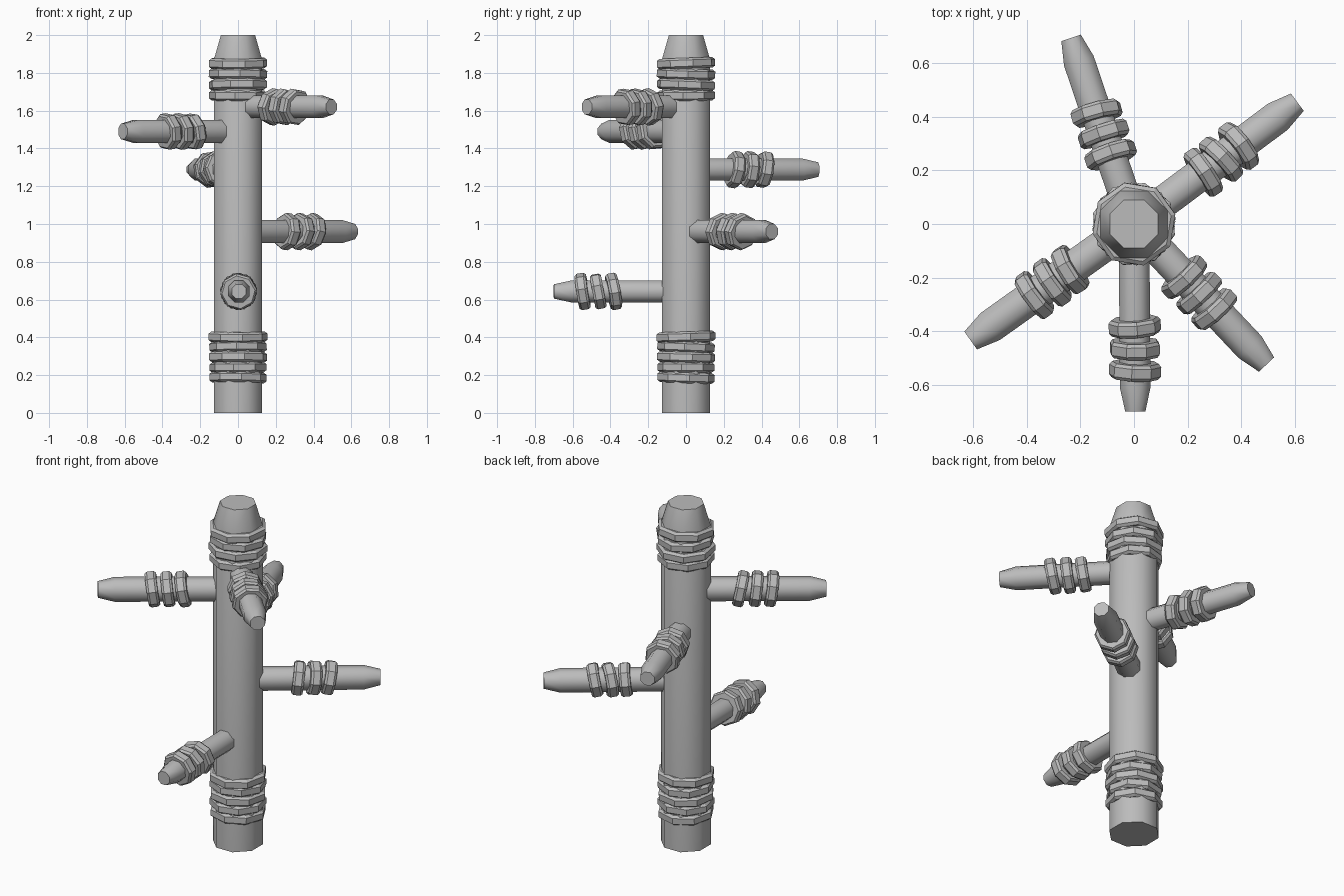
import bpy, bmesh, math, random
from mathutils import Vector, Matrix, Euler

random.seed(4)
if "Cube" in bpy.data.objects:
    bpy.data.objects.remove(bpy.data.objects["Cube"])

GREY = (0.5, 0.5, 0.5, 1)
grey = bpy.data.materials.new("plain_grey")
grey.use_nodes = True
grey.diffuse_color = GREY
grey.node_tree.nodes["Principled BSDF"].inputs["Base Color"].default_value = GREY


def lathe(name, profile, matrix, sides=8, smooth=None):
    """Turn a (radius, height) profile round z, cap both ends, then place it."""
    bm = bmesh.new()
    rings = []
    for radius, height in profile:
        angles = [math.tau * (i + 0.5) / sides for i in range(sides)]
        rings.append([bm.verts.new((radius * math.cos(a), radius * math.sin(a), height))
                      for a in angles])
    for low, high in zip(rings, rings[1:]):
        for i in range(sides):
            j = (i + 1) % sides
            bm.faces.new((low[i], low[j], high[j], high[i]))
    bm.faces.new(rings[0][::-1])
    bm.faces.new(rings[-1])
    bm.transform(matrix)
    bmesh.ops.recalc_face_normals(bm, faces=bm.faces)
    mesh = bpy.data.meshes.new(name)
    bm.to_mesh(mesh)
    bm.free()
    mesh.materials.append(grey)
    obj = bpy.data.objects.new(name, mesh)
    bpy.context.collection.objects.link(obj)
    if smooth:
        bpy.ops.object.select_all(action='DESELECT')
        obj.select_set(True)
        bpy.context.view_layer.objects.active = obj
        bpy.ops.object.shade_smooth_by_angle(angle=math.radians(smooth))
    return obj


def wrap(name, radius, half, frame, distance, tilt):
    """One tilted turn of rope, with softened rims."""
    profile = [(radius * 0.9, -half), (radius, -half * 0.6),
               (radius, half * 0.6), (radius * 0.9, half)]
    turn = Euler((tilt, random.uniform(-0.5, 0.5) * tilt, random.uniform(-0.4, 0.4)))
    place = Matrix.Translation((0, 0, distance)) @ turn.to_matrix().to_4x4()
    lathe(name, profile, frame @ place)


# Upright post with a tapered top
upright = Matrix.Identity(4)
lathe("post", [(0.138, 0), (0.138, 1.87), (0.098, 2)], upright, smooth=50)

# Rope bands near the foot and the head
for name, start, count, gap in (("lower", 0.187, 5, 0.054), ("upper", 1.68, 4, 0.057)):
    for n in range(count):
        wrap(f"{name}_rope_{n + 1}", 0.155 + random.uniform(-0.004, 0.004), 0.028,
             upright, start + gap * n, random.uniform(-0.05, 0.05))

# Pegs: name, tip x, tip y, height, radius, distance of the middle rope
pegs = [
    ("front_peg", 0.005, -0.7, 0.643, 0.062, 0.465),
    ("front_left_peg", 0.495, -0.525, 1.62, 0.064, 0.355),
    ("front_right_peg", -0.61, -0.435, 1.49, 0.067, 0.375),
    ("back_right_peg", -0.235, 0.695, 1.288, 0.063, 0.355),
    ("back_left_peg", 0.61, 0.455, 0.96, 0.066, 0.405),
]
for name, x, y, z, radius, middle in pegs:
    direction = Vector((x, y, 0))
    length = direction.length
    frame = Matrix.Translation((0, 0, z)) @ direction.to_track_quat('Z', 'Y').to_matrix().to_4x4()
    profile = [(radius, 0.06), (radius, length - 0.09), (radius * 0.66, length)]
    lathe(name, profile, frame, smooth=50)
    for n in (-1, 0, 1):
        wrap(f"{name}_rope_{n + 2}", 0.098, 0.03, frame, middle + 0.082 * n,
             random.uniform(0.1, 0.2))
